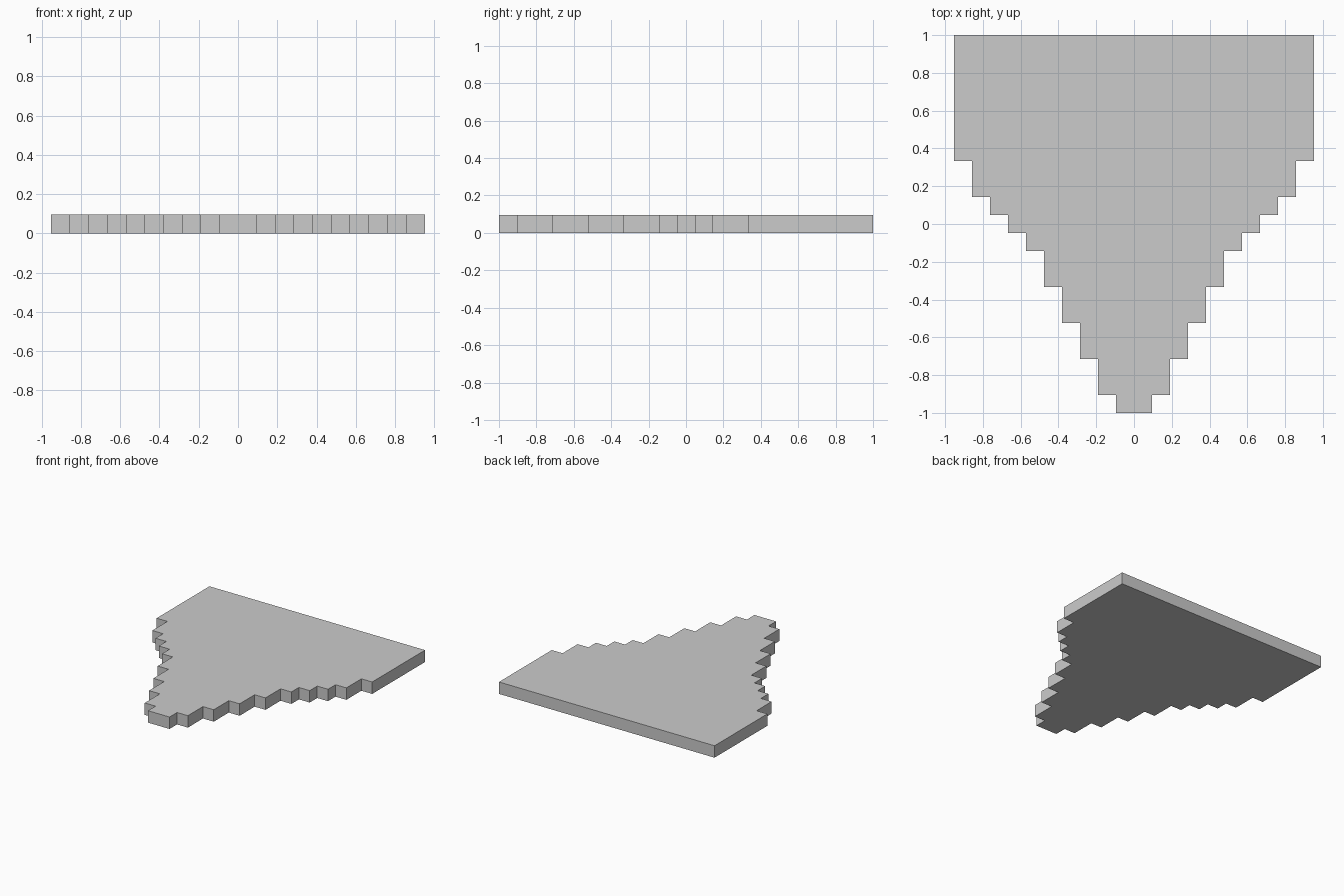
import bpy
import bmesh

if "Cube" in bpy.data.objects:
    bpy.data.objects.remove(bpy.data.objects["Cube"])

U = 2 / 21  # one step of the plate

# Start (in steps from the front edge) of each successively wider row
starts = [0, 1, 3, 5, 7, 9, 10, 11, 12, 14]
depth = 21

# Right-hand stepped outline, front to back
right = []
for i, s in enumerate(starts):
    e = starts[i + 1] if i + 1 < len(starts) else depth
    x = (i + 1) * U
    right += [(x, s * U - 1), (x, e * U - 1)]

# Mirror to close the outline (counter-clockwise)
outline = right + [(-x, y) for x, y in reversed(right)]

# Stepped plate: outline face extruded to one step thick
bm = bmesh.new()
base = bm.faces.new([bm.verts.new((x, y, 0)) for x, y in outline])
top = bmesh.ops.extrude_face_region(bm, geom=[base], use_keep_orig=True)
bmesh.ops.translate(bm, vec=(0, 0, U),
                    verts=[g for g in top["geom"] if isinstance(g, bmesh.types.BMVert)])
bmesh.ops.recalc_face_normals(bm, faces=bm.faces)

mesh = bpy.data.meshes.new("stepped_plate")
bm.to_mesh(mesh)
bm.free()
plate = bpy.data.objects.new("stepped_plate", mesh)
bpy.context.collection.objects.link(plate)
